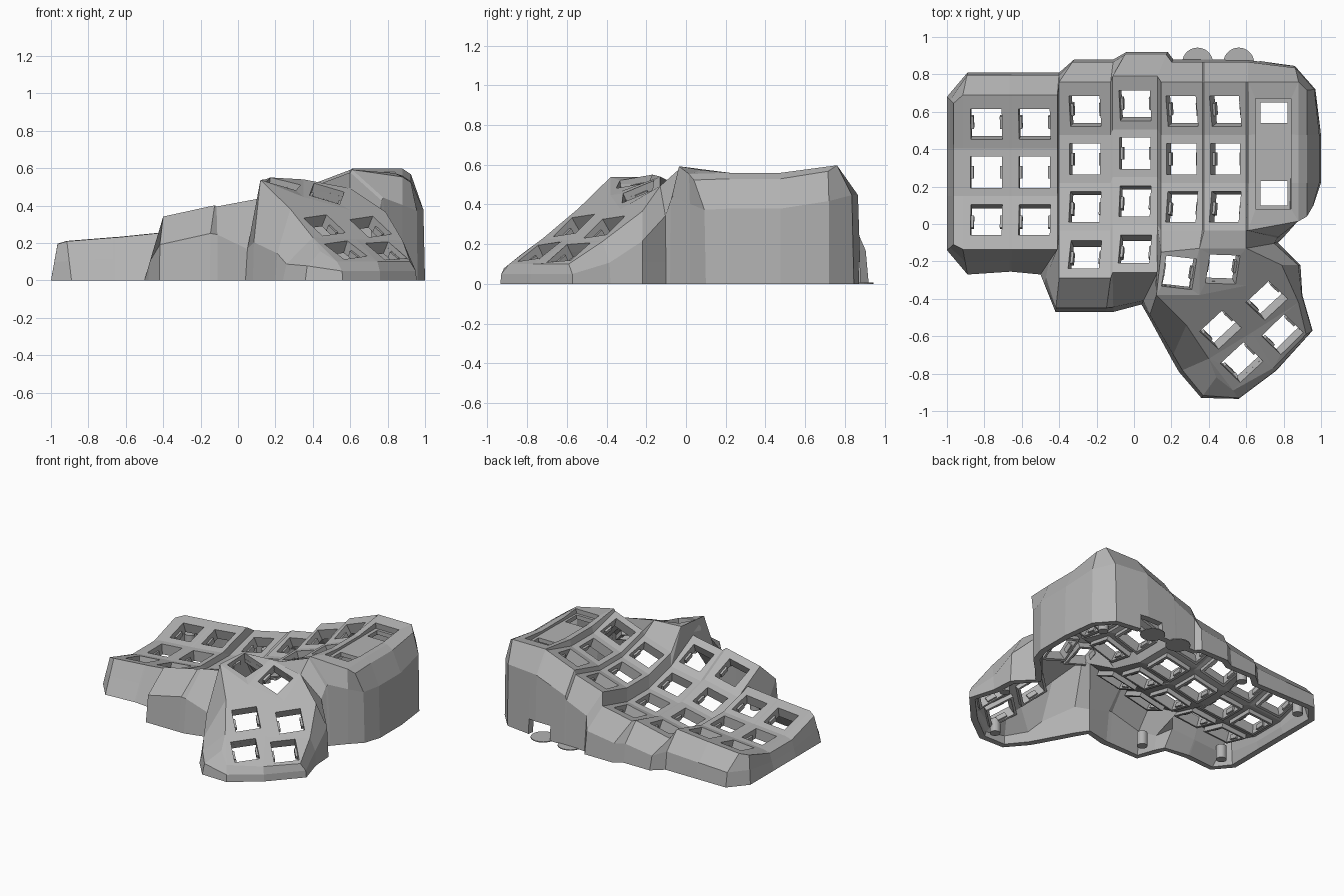
import bpy, bmesh, math
from mathutils import Vector

if "Cube" in bpy.data.objects:
    bpy.data.objects.remove(bpy.data.objects["Cube"], do_unlink=True)

GREY = (0.45, 0.45, 0.45, 1)
mat = bpy.data.materials.new("plain_grey")
mat.use_nodes = True
mat.diffuse_color = GREY
mat.node_tree.nodes["Principled BSDF"].inputs["Base Color"].default_value = GREY


def make_object(name, bm):
    mesh = bpy.data.meshes.new(name)
    bm.to_mesh(mesh)
    bm.free()
    mesh.materials.append(mat)
    obj = bpy.data.objects.new(name, mesh)
    bpy.context.collection.objects.link(obj)
    return obj


def add_cylinder(name, x, y, radius, height):
    bm = bmesh.new()
    bmesh.ops.create_cone(bm, cap_ends=True, segments=28, radius1=radius, radius2=radius, depth=height)
    bmesh.ops.translate(bm, verts=bm.verts, vec=(x, y, height / 2))
    return make_object(name, bm)


# Finger columns: left x, right x, back y, rows, left and right height, y of the lowest point, curvature
COLUMNS = [
    (-.915, -.665, .66, 3, .125, .145, .275, .5), (-.655, -.41, .66, 3, .145, .17, .275, .5),
    (-.40, -.125, .73, 4, .13, .19, .36, .5), (-.115, .125, .76, 4, .19, .235, .38, .5),
    (.145, .365, .73, 3, .32, .39, .345, .5), (.375, .60, .73, 3, .42, .505, .345, .5),
    (.61, .88, .73, 3, .555, .555, .35, .25),
]
PITCH = .255
MARGIN = .03
LAST = 2 * len(COLUMNS) - 1

# Thumb grid corners, lines of keys running down the slope
THUMB = {
    "A": [(.145, -.15), (.35, -.13), (.60, -.13)],
    "B": [(.12, -.38), (.35, -.38), (.60, -.33)],
    "P": [(.28, -.54), (.54, -.42), (.79, -.22)],
    "C": [(.40, -.72), (.63, -.58), (.88, -.42)],
    "D": [(.53, -.89), (.745, -.77), (.92, -.59)],
    "E": [(.44, -.82)],
}

# Footprint points where the wall does not simply follow the key surface
FOOT = {
    ("L", 0): (-1, .68), (0, 0): (-.89, .81), ("L", 3): (-1, -.14), (0, 3): (-.89, -.27),
    (3, 3): (-.50, -.27), (4, 3): (-.48, -.32), (4, 4): (-.42, -.47), (5, 4): (-.15, -.47),
    (6, 4): (-.11, -.47), (7, 4): (.04, -.43), ("B", 0): (.08, -.50), ("P", 0): (.20, -.72),
    ("C", 0): (.24, -.79), ("E", 0): (.36, -.93), ("D", 0): (.56, -.935), ("D", 1): (.76, -.785),
    ("D", 2): (.955, -.57), ("C", 2): (.90, -.38), ("P", 2): (.89, -.22), ("A", 2): (.77, -.10),
    (11, 3): (.79, -.08), (12, 3): (.80, -.07), (13, 3): (.88, .02), ("R", 3): (.96, .10),
    ("R", 0): (.97, .72), (13, 0): (.86, .845), (3, 0): (-.40, .81), (4, 0): (-.32, .88),
    (5, 0): (-.11, .88), (6, 0): (-.04, .92), (7, 0): (.18, .92), (8, 0): (.21, .88),
}

shell = bmesh.new()
V = {}
for c, (xl, xr, yb, rows, zl, zr, low, curve) in enumerate(COLUMNS):
    for side, (x, z) in enumerate(((xl, zl), (xr, zr))):
        i = 2 * c + side
        for j in range(rows + 1):
            y = yb - j * PITCH
            if j == 0:
                y += MARGIN
            elif j == 3 and c < 2:
                y -= MARGIN
            elif (i, j) == (LAST, 3):
                y += .05
                z -= .03
            V[i, j] = shell.verts.new((x, y, z + curve * (y - low) ** 2))
for line, points in THUMB.items():
    for k, (x, y) in enumerate(points):
        z = min(.54, max(.10, .805 - .395 * x + .58 * y))
        V[line, k] = shell.verts.new((x, y, z))
# Narrow margins outside the first and last columns, and the rim of the long slot
for j in range(4):
    inset = (-.045, 0, 0, .025)[j]
    V["L", j] = shell.verts.new(V[0, j].co + Vector((-.05, inset, -.015)))
    V["R", j] = shell.verts.new(V[LAST, j].co + Vector((.045, inset, -.03)))
    y = (.67, .48, .22, .08)[j]
    for line, x in (("S", .65), ("T", .84)):
        V[line, j] = shell.verts.new((x, y, .555 + .25 * (y - .35) ** 2))
key_of = {v: k for k, v in V.items()}


def face(*keys):
    return shell.faces.new([V[k] for k in keys])


def cell(left, right, j):
    return face((left, j + 1), (right, j + 1), (right, j), (left, j))


# Key cells of the finger columns and the strips joining them
key_cells, slot_cells = [], []
for i in range(LAST - 1):
    for j in range(4):
        if (i, j + 1) in V and (i + 1, j + 1) in V:
            f = cell(i, i + 1, j)
            if i % 2 == 0:
                shift = -MARGIN / 2 if j == 0 else MARGIN / 2 if j == 2 and i < 4 else 0
                key_cells.append((f, 0, shift))
for j in range(3):
    for left, right in (("L", 0), (LAST - 1, "S"), ("T", LAST), (LAST, "R")):
        cell(left, right, j)
    slot_cells.append(cell("S", "T", j))
face(("S", 0), ("T", 0), (LAST, 0), (LAST - 1, 0))
face((LAST - 1, 3), (LAST, 3), ("T", 3), ("S", 3))

# Thumb keys
for upper, lower, angle in (("A", "B", -9), ("P", "C", 47), ("C", "D", 46)):
    for k in range(2):
        f = face((lower, k), (lower, k + 1), (upper, k + 1), (upper, k))
        key_cells.append((f, angle, 0))
for k in range(2):
    face(("P", k), ("P", k + 1), ("B", k + 1), ("B", k))
face(("B", 2), ("P", 2), ("A", 2))
face(("C", 0), ("E", 0), ("D", 0))

# Bridge from the fingers to the thumb
face((7, 3), (7, 4), ("B", 0), ("A", 0))
face((7, 3), ("A", 0), (8, 3))
face((8, 3), ("A", 0), ("A", 1), (9, 3))
face((9, 3), ("A", 1), (10, 3))
face((10, 3), ("A", 1), ("A", 2), (11, 3))

# Outer wall: sloped shoulder and straight drop, or one plain slope at the low end
following = {}
for e in shell.edges:
    if e.is_boundary:
        loop = e.link_loops[0]
        following[loop.vert] = loop.link_loop_next.vert
previous = {w: v for v, w in following.items()}


def outward(a, b):
    d = (b.co - a.co).to_2d().normalized()
    return Vector((d.y, -d.x))


shoulder, floor = {}, {}
for v in following:
    n1, n2 = outward(previous[v], v), outward(v, following[v])
    n = (n1 + n2) / max(.6, 1 + n1.dot(n2))
    foot = FOOT.get(key_of[v], (v.co.x + (.075 if n.x > 0 else .035) * n.x, v.co.y + .12 * n.y))
    foot = Vector((foot[0], foot[1], 0))
    if v.co.x < -.94 or (v.co.x < -.405 and v.co.y < .2):
        mid = v.co.lerp(foot, .5)
    else:
        mid = v.co.lerp(foot, .88)
        mid.z = v.co.z - min(.15, .5 * v.co.z)
        if 0 < v.co.x < .42 and v.co.y < -.2:
            mid.z = .38 * v.co.z
    shoulder[v], floor[v] = shell.verts.new(mid), shell.verts.new(foot)
for v, w in following.items():
    shell.faces.new((w, v, shoulder[v], shoulder[w]))
    shell.faces.new((shoulder[w], shoulder[v], floor[v], floor[w]))
shell.normal_update()

# Cable notch in the back wall
for point, normal in (((.49, 0, 0), (1, 0, 0)), ((.67, 0, 0), (1, 0, 0)), ((0, 0, .11), (0, 0, 1))):
    wall = [f for f in shell.faces if f.normal.y > .7 and abs(f.normal.z) < .5
            and f.calc_center_median().x > .4]
    geom = set(wall) | {e for f in wall for e in f.edges} | {v for f in wall for v in f.verts}
    bmesh.ops.bisect_plane(shell, geom=list(geom), plane_co=point, plane_no=normal)
    shell.normal_update()
notch = [f for f in shell.faces if f.normal.y > .7 and .49 < f.calc_center_median().x < .67
         and f.calc_center_median().z < .11]
bmesh.ops.delete(shell, geom=notch + slot_cells, context="FACES")

# Square openings, with a socket frame and clip tabs below each one
sockets = bmesh.new()
HALF = .084
SQUARE = ((-1, -1), (1, -1), (1, 1), (-1, 1))


def add_socket(center, u, v, n):
    def ring(half, depth):
        return [sockets.verts.new(center + (u * a + v * b) * half - n * depth) for a, b in SQUARE]
    rings = [ring(HALF, .03), ring(HALF + .018, .03), ring(HALF + .018, .075), ring(HALF, .075)]
    for r in range(4):
        p, q = rings[r], rings[(r + 1) % 4]
        for k in range(4):
            m = (k + 1) % 4
            sockets.faces.new((p[k], p[m], q[m], q[k]))
    for a in (-1, 1):
        for w in bmesh.ops.create_cube(sockets, size=1)["verts"]:
            s = w.co.copy()
            w.co = (center + u * (a * (HALF - .004) + s.x * .02)
                    + v * (s.y * HALF * .8) - n * (.05 + s.z * .035))


for f, angle, shift in key_cells:
    corners = list(f.verts)
    n = f.normal.copy()
    u = Vector((math.cos(math.radians(angle)), math.sin(math.radians(angle)), 0))
    if angle == 0:
        u = corners[1].co - corners[0].co + corners[2].co - corners[3].co
    u = (u - n * u.dot(n)).normalized()
    v = n.cross(u).normalized()
    center = sum((w.co for w in corners), Vector()) / 4 + v * shift
    hole = [shell.verts.new(center + (u * a + v * b) * HALF) for a, b in SQUARE]
    shell.faces.remove(f)
    for k in range(4):
        m = (k + 1) % 4
        shell.faces.new((corners[k], corners[m], hole[m], hole[k]))
    add_socket(center, u, v, n)
bmesh.ops.recalc_face_normals(sockets, faces=sockets.faces)
make_object("switch_sockets", sockets)

# Give the case its thickness and keep the rim flat on the floor
shell.normal_update()
case = make_object("case_shell", shell)
solid = case.modifiers.new("thickness", "SOLIDIFY")
solid.thickness = .045
solid.offset = -1
graph = bpy.context.evaluated_depsgraph_get()
case.data = bpy.data.meshes.new_from_object(case.evaluated_get(graph))
case.modifiers.clear()
for v in case.data.vertices:
    v.co.z = max(0, v.co.z)

# Sunken plate in the long slot: middle, side rails and ends around two openings
bm = bmesh.new()
for x, y, width, length in ((.745, .385, .19, .31), (.663, .375, .026, .59), (.833, .375, .026, .59),
                            (.745, .66, .19, .02), (.745, .09, .19, .02)):
    for v in bmesh.ops.create_cube(bm, size=1)["verts"]:
        v.co = Vector((x + v.co.x * width, y + v.co.y * length, .525 + v.co.z * .03))
make_object("slot_plate", bm)

# Screw posts inside the rim and the two foot discs behind
POSTS = [(-.86, .67), (-.86, -.12), (-.34, -.32), (-.3, .76), (.84, .68), (.52, -.82), (.82, -.36)]
for k, (x, y) in enumerate(POSTS):
    add_cylinder(f"screw_post_{k + 1}", x, y, .035, .10)
for k, x in enumerate((.34, .56)):
    add_cylinder(f"foot_disc_{k + 1}", x, .86, .083, .006)
